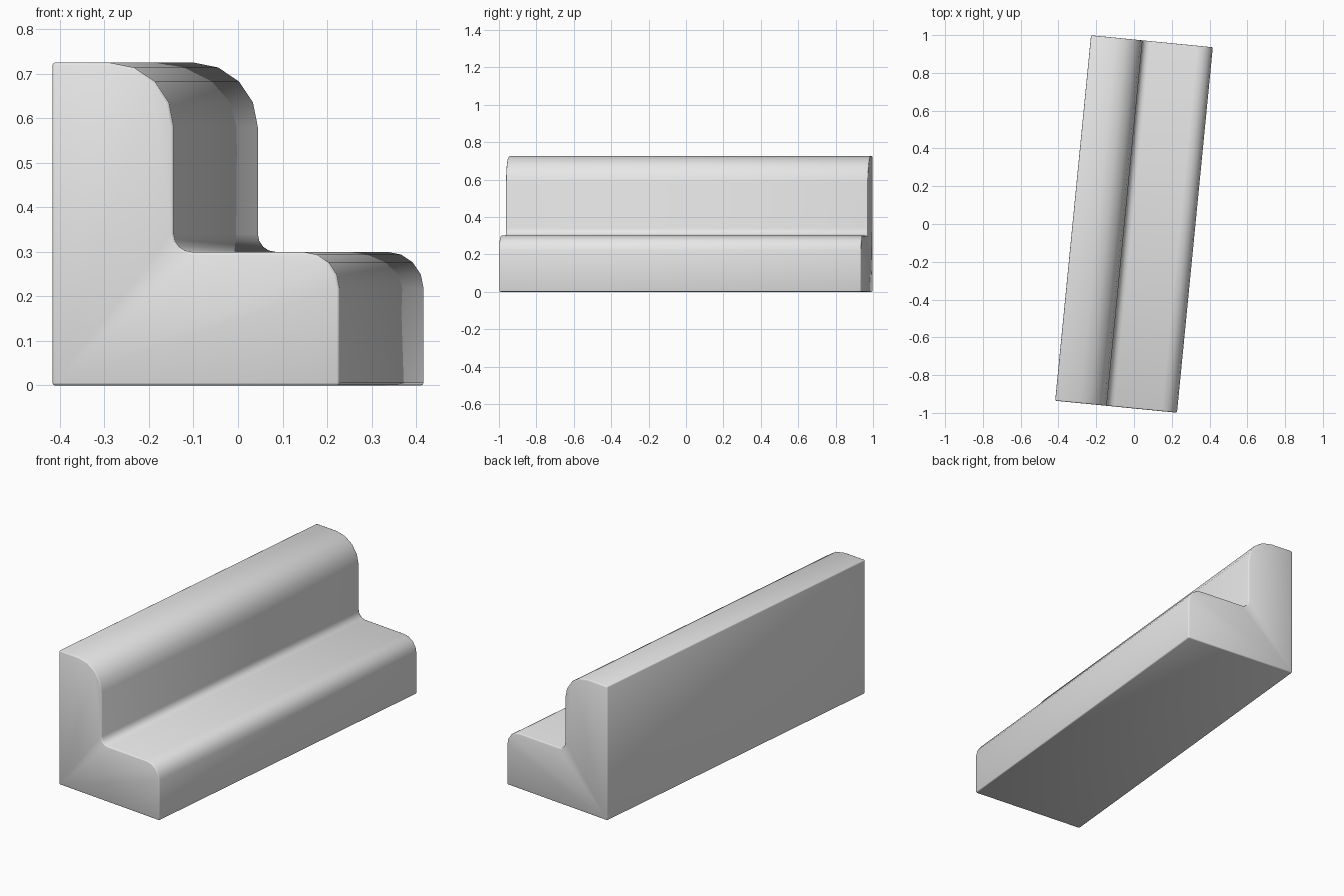
import bpy, bmesh
from math import radians, sin, cos, pi

cube = bpy.data.objects.get("Cube")
if cube:
    bpy.data.objects.remove(cube, do_unlink=True)

HALF_WIDTH, HALF_LENGTH = 0.324, 0.972
STEP_X, STEP_Z, TOP_Z = -0.05, 0.30, 0.725


def arc(cx, cz, r, start, end, steps):
    """Points along a circular arc, angles in degrees."""
    angles = [radians(start + (end - start) * i / steps) for i in range(steps + 1)]
    return [(cx + r * cos(a), cz + r * sin(a)) for a in angles]


# Stepped cross-section with rounded nosings and a filleted inner corner
R_TOP, R_STEP, R_IN = 0.145, 0.082, 0.04
profile = [(-HALF_WIDTH, 0), (HALF_WIDTH, 0)]
profile += arc(HALF_WIDTH - R_STEP, STEP_Z - R_STEP, R_STEP, 0, 90, 4)
profile += arc(STEP_X + R_IN, STEP_Z + R_IN, R_IN, 270, 180, 4)
profile += arc(STEP_X - R_TOP, TOP_Z - R_TOP, R_TOP, 0, 90, 4)
profile += [(-HALF_WIDTH, TOP_Z)]

# Extrude the section along its length
bm = bmesh.new()
section = bm.faces.new([bm.verts.new((x, -HALF_LENGTH, z)) for x, z in profile])
ext = bmesh.ops.extrude_face_region(bm, geom=[section], use_keep_orig=True)
for v in ext["geom"]:
    if isinstance(v, bmesh.types.BMVert):
        v.co.y = HALF_LENGTH
bmesh.ops.recalc_face_normals(bm, faces=bm.faces)

# Slightly soften the sharp outer edges
sharp = [e for e in bm.edges if e.calc_face_angle(0) > radians(50)]
bmesh.ops.bevel(bm, geom=sharp, offset=0.006, segments=2, profile=0.5,
                affect='EDGES', clamp_overlap=True)
mesh = bpy.data.meshes.new("stepped_block")
bm.to_mesh(mesh)
bm.free()

block = bpy.data.objects.new("stepped_block", mesh)
bpy.context.collection.objects.link(block)
block.rotation_euler.z = radians(-5.6)
for p in mesh.polygons:
    p.use_smooth = True

# Plain grey finish
grey = bpy.data.materials.new("plain_grey")
grey.use_nodes = True
colour = (0.8, 0.8, 0.8, 1)
grey.diffuse_color = colour
grey.node_tree.nodes["Principled BSDF"].inputs["Base Color"].default_value = colour
mesh.materials.append(grey)
